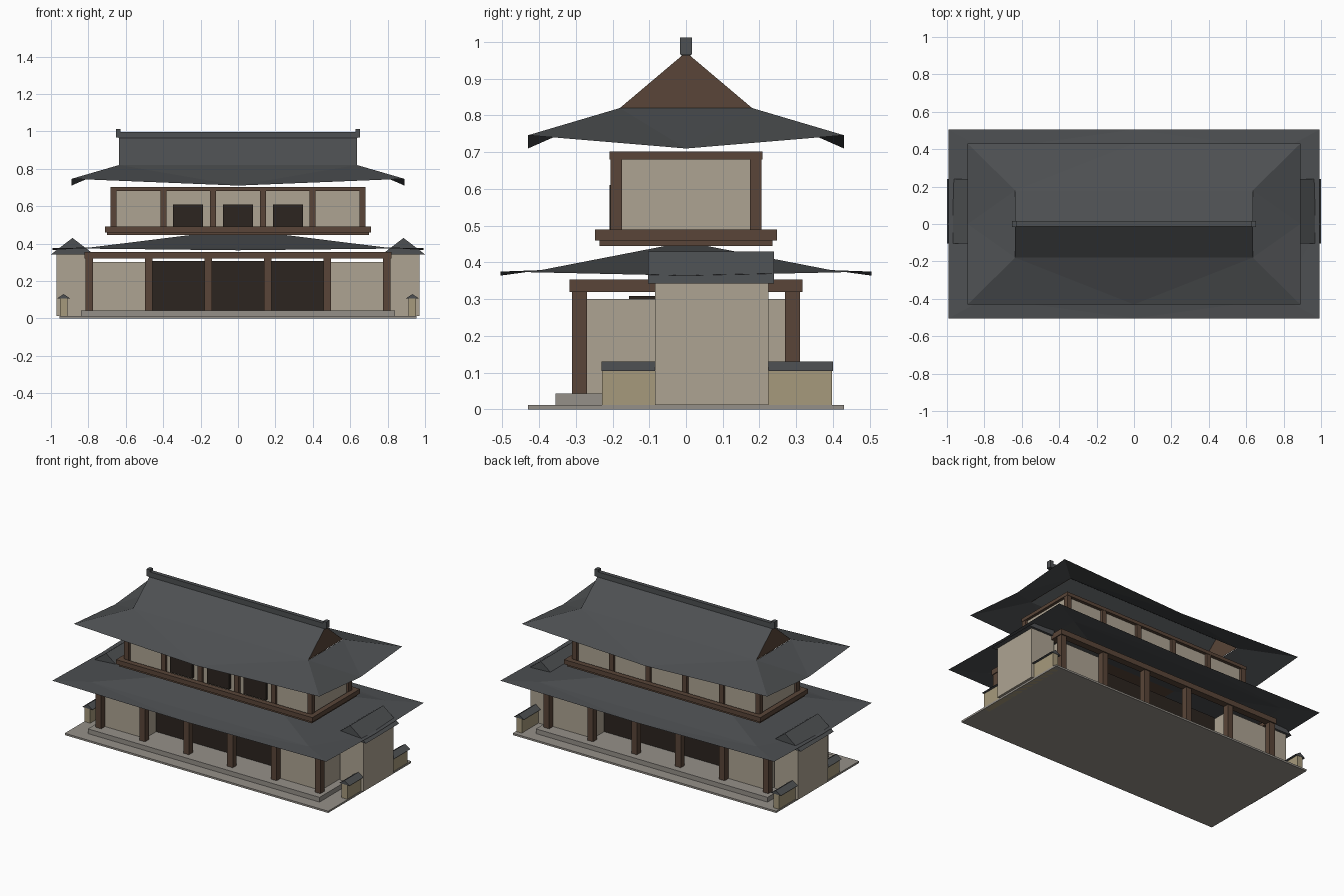
import bpy, bmesh

if "Cube" in bpy.data.objects:
    bpy.data.objects.remove(bpy.data.objects["Cube"])

def mat(name, c):
    m = bpy.data.materials.new(name)
    m.diffuse_color = (*c, 1)
    m.use_nodes = True
    m.node_tree.nodes["Principled BSDF"].inputs["Base Color"].default_value = m.diffuse_color
    return m

TILE = mat("roof_tile", (0.075, 0.08, 0.085))
WOOD = mat("wood", (0.10, 0.06, 0.04))
DARK = mat("dark_panel", (0.025, 0.018, 0.014))
PLASTER = mat("plaster", (0.42, 0.37, 0.29))
STONE = mat("stone", (0.30, 0.28, 0.25))
EARTH = mat("earth_wall", (0.38, 0.32, 0.20))

def mesh(name, verts, faces, m):
    bm = bmesh.new()
    vs = [bm.verts.new(v) for v in verts]
    for f in faces:
        bm.faces.new([vs[i] for i in f])
    bmesh.ops.recalc_face_normals(bm, faces=bm.faces)
    me = bpy.data.meshes.new(name)
    bm.to_mesh(me)
    bm.free()
    me.materials.append(m)
    ob = bpy.data.objects.new(name, me)
    bpy.context.collection.objects.link(ob)
    return ob

def box(name, x0, x1, y0, y1, z0, z1, m):
    v = [(x, y, z) for z in (z0, z1) for x, y in ((x0, y0), (x1, y0), (x1, y1), (x0, y1))]
    f = [(0, 1, 2, 3), (4, 5, 6, 7)] + [(i, (i + 1) % 4, (i + 1) % 4 + 4, i + 4) for i in range(4)]
    return mesh(name, v, f, m)

def post(name, x, y, w, z0, z1):
    box(name, x - w, x + w, y - w, y + w, z0, z1, WOOD)

def gable_cap(name, x, w, y0, y1, z0, z1, m):
    v = [(x + dx, y, z) for y in (y0, y1) for dx, z in ((-w, z0), (w, z0), (0, z1))]
    mesh(name, v, [(0, 1, 2), (3, 4, 5), (0, 1, 4, 3), (1, 2, 5, 4), (2, 0, 3, 5)], m)

def ring(x, y, z):
    return [(-x, -y, z), (x, -y, z), (x, y, z), (-x, y, z)]

def skirt(x, y, z_corner, z_mid, inner):
    """Eave ring with sagging middles joined to an inner ring: verts 0-3 corners, 4-7 middles, 8-11 inner."""
    v = ring(x, y, z_corner) + [(0, -y, z_mid), (x, 0, z_mid), (0, y, z_mid), (-x, 0, z_mid)] + ring(*inner)
    f = []
    for i in range(4):
        j = (i + 1) % 4
        f += [(i, 4 + i, 8 + i), (4 + i, 8 + j, 8 + i), (4 + i, j, 8 + j)]
    return v, f

def frame(name, x, y, w, z0, z1):
    """Rectangular ring of four beams with outer half sizes x, y."""
    for s, tag in ((-1, "front"), (1, "back")):
        a, b = sorted((s * y, s * (y - w)))
        box(f"{name}_{tag}", -x, x, a, b, z0, z1, WOOD)
    for s, tag in ((-1, "left"), (1, "right")):
        a, b = sorted((s * x, s * (x - w)))
        box(f"{name}_{tag}", a, b, -y + w, y - w, z0, z1, WOOD)

# Ground slab and plinth
box("ground_slab", -0.955, 0.955, -0.43, 0.43, 0, 0.012, STONE)
box("plinth", -0.84, 0.84, -0.355, 0.355, 0.012, 0.043, STONE)

# Ground floor: end rooms, dark central hall, posts, beams
for s in (-1, 1):
    a, b = sorted((s * 0.485, s * 0.79))
    box("end_room", a, b, -0.27, 0.27, 0.043, 0.30, PLASTER)
box("central_hall", -0.485, 0.485, -0.155, 0.155, 0.043, 0.308, DARK)
for i in range(6):
    for y in (-0.29, 0.29):
        post("lower_post", -0.795 + i * 0.318, y, 0.02, 0.043, 0.32)
frame("lower_beam", 0.82, 0.317, 0.045, 0.319, 0.354)

# Lower roof: flared eave, then a shallow rise to a small cap
v, f = skirt(0.993, 0.505, 0.375, 0.364, (0.79, 0.395, 0.379))
v += ring(0.25, 0.05, 0.446)
f += [(8 + i, 8 + (i + 1) % 4, 12 + (i + 1) % 4, 12 + i) for i in range(4)] + [(12, 13, 14, 15)]
mesh("lower_roof", v, f, TILE)

# Balcony
box("balcony_floor", -0.70, 0.70, -0.235, 0.235, 0.445, 0.472, WOOD)
frame("balcony_edge", 0.712, 0.247, 0.035, 0.46, 0.49)

# Upper floor: walls, posts, beams, front windows
box("upper_walls", -0.665, 0.665, -0.188, 0.188, 0.472, 0.682, PLASTER)
for i in range(6):
    for y in (-0.19, 0.19):
        post("upper_post", -0.665 + i * 0.266, y, 0.016, 0.472, 0.682)
frame("upper_beam", 0.683, 0.208, 0.035, 0.68, 0.702)
for x in (-0.267, 0, 0.267):
    box("window", x - 0.08, x + 0.08, -0.208, -0.18, 0.49, 0.61, DARK)

# Upper roof: sagging skirt, steep upper slopes, gable ends
RX, RY, RZ, TOP = 0.635, 0.18, 0.82, 0.972
v, f = skirt(0.89, 0.43, 0.746, 0.71, (RX, RY, RZ))
v += [(-RX, 0, TOP), (RX, 0, TOP)]
f += [(8, 9, 13, 12), (10, 11, 12, 13)]
mesh("upper_roof", v, f, TILE)
for s in (-1, 1):
    x = s * (RX - 0.002)
    mesh("gable_end", [(x, -RY, RZ), (x, RY, RZ), (x, 0, TOP)], [(0, 1, 2)], WOOD)
    box("ridge_end", s * 0.64 - 0.012, s * 0.64 + 0.012, -0.016, 0.016, 0.966, 1.012, TILE)
box("ridge_beam", -0.64, 0.64, -0.013, 0.013, 0.963, 0.997, TILE)

# Side storehouses and low garden walls
for s in (-1, 1):
    x = s * 0.885
    box("storehouse", x - 0.085, x + 0.085, -0.085, 0.225, 0.012, 0.345, PLASTER)
    gable_cap("storehouse_roof", x, 0.115, -0.103, 0.24, 0.342, 0.43, TILE)
    x = s * 0.932
    box("garden_wall", x - 0.02, x + 0.02, -0.228, 0.398, 0.0, 0.107, EARTH)
    gable_cap("garden_wall_cap", x, 0.037, -0.23, 0.40, 0.105, 0.13, TILE)
